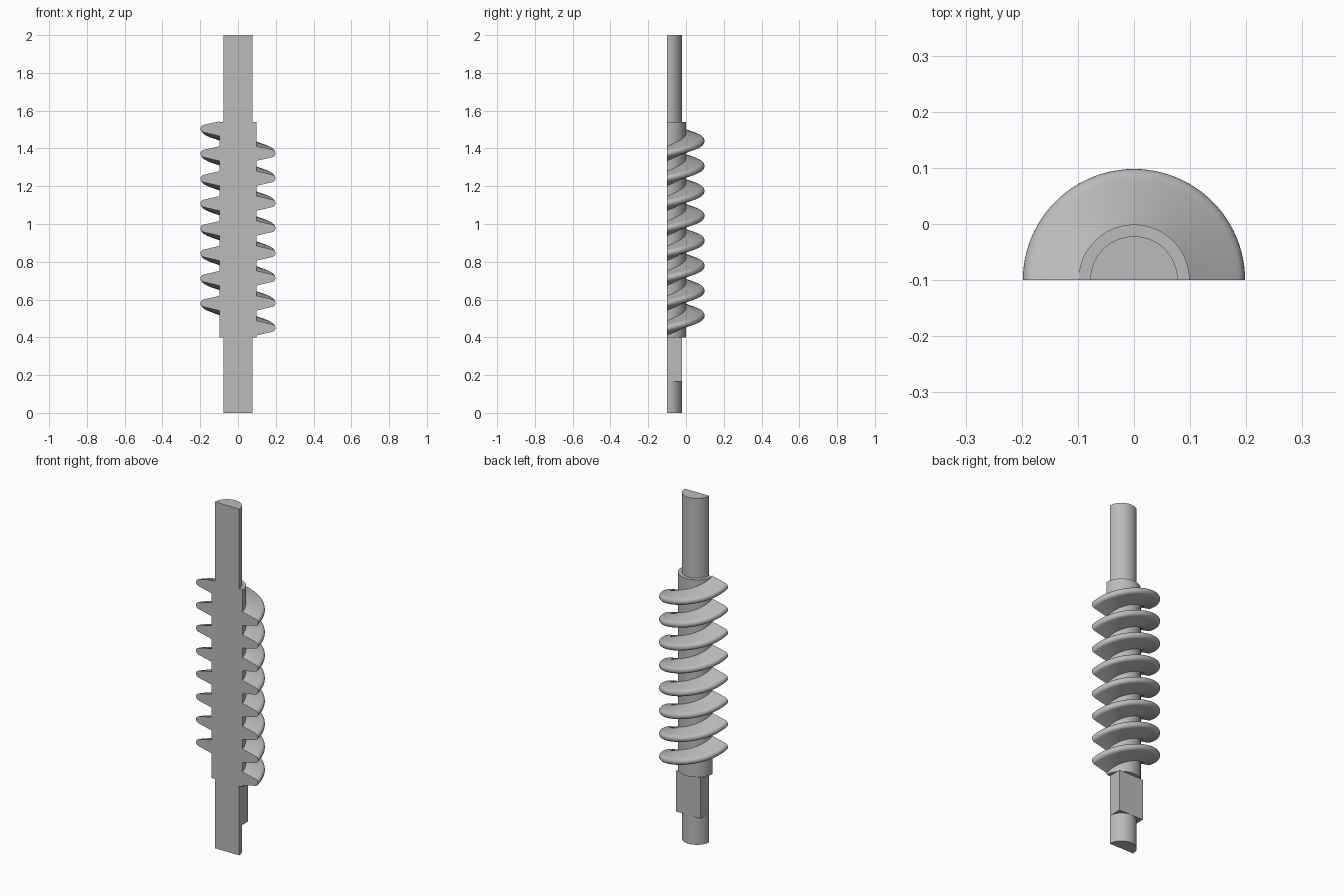
import bpy, bmesh, math
from mathutils import Vector

cube = bpy.data.objects.get("Cube")
if cube:
    bpy.data.objects.remove(cube, do_unlink=True)

AXIS_Y = -0.1      # the screw is halved along its axis plane
PITCH = 0.132      # rise over one half turn
SEGMENTS = 48

steel = bpy.data.materials.new("plain grey")
steel.use_nodes = True
grey = (0.5, 0.5, 0.5, 1)
steel.diffuse_color = grey
steel.node_tree.nodes["Principled BSDF"].inputs["Base Color"].default_value = grey


def loft(name, rings):
    """Skin matching closed rings and cap both ends."""
    bm = bmesh.new()
    loops = [[bm.verts.new(p) for p in ring] for ring in rings]
    count = len(loops[0])
    for a, b in zip(loops, loops[1:]):
        for i in range(count):
            j = (i + 1) % count
            bm.faces.new((a[i], a[j], b[j], b[i]))
    bm.faces.new(loops[0])
    bm.faces.new(loops[-1])
    bmesh.ops.recalc_face_normals(bm, faces=bm.faces)
    mesh = bpy.data.meshes.new(name)
    bm.to_mesh(mesh)
    bm.free()
    mesh.materials.append(steel)
    obj = bpy.data.objects.new(name, mesh)
    bpy.context.collection.objects.link(obj)
    bpy.ops.object.select_all(action='DESELECT')
    obj.select_set(True)
    bpy.context.view_layer.objects.active = obj
    bpy.ops.object.shade_smooth_by_angle(angle=math.radians(35))
    return obj


def prism(name, outline, bottom, top):
    return loft(name, [[Vector((x, AXIS_Y + y, z)) for x, y in outline]
                       for z in (bottom, top)])


def half_circle(radius):
    return [(radius * math.cos(math.pi * i / SEGMENTS),
             radius * math.sin(math.pi * i / SEGMENTS))
            for i in range(SEGMENTS + 1)]


# Shaft sections and threaded core
R = 0.078
prism("lower_journal", half_circle(R), 0, 0.165)
prism("square_drive", [(R, 0), (R, R), (-R, R), (-R, 0)], 0.165, 0.4)
prism("thread_core", half_circle(0.099), 0.4, 1.54)
prism("upper_shaft", half_circle(R), 1.54, 2)

# Tapered tooth section with a rounded tip: (radius, height)
tooth = [(0.097, -0.039), (0.18, -0.02)]
tooth += [(0.181 + 0.017 * math.cos(a), 0.019 * math.sin(a))
          for a in (math.radians(d) for d in range(-75, 76, 15))]
tooth += [(0.18, 0.02), (0.097, 0.039)]

# Eight half-turn flights, rising from the left side to the right
for n in range(8):
    rings = []
    for i in range(SEGMENTS + 1):
        t = i / SEGMENTS
        c, s = math.cos(math.pi * t), math.sin(math.pi * t)
        z = 0.449 + PITCH * (n + t)
        rings.append([Vector((r * c, AXIS_Y + r * s, z + h)) for r, h in tooth])
    loft(f"thread_flight_{n + 1}", rings)
